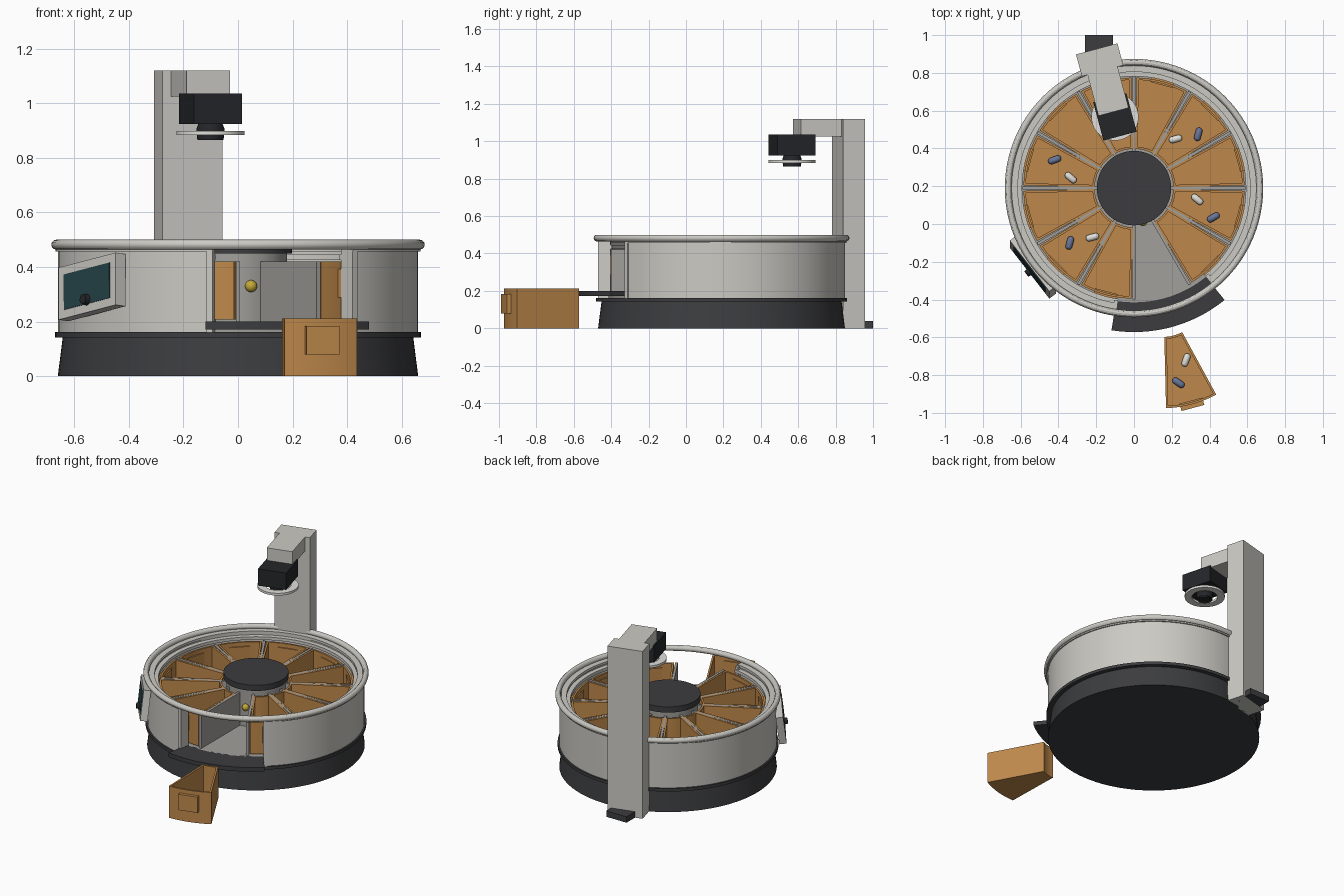
import bpy, bmesh
from math import sin, cos, pi, radians
from mathutils import Matrix, Vector

if "Cube" in bpy.data.objects:
    bpy.data.objects.remove(bpy.data.objects["Cube"])

CY = 0.19                      # drum axis is at (0, CY)
OPEN = -75                     # polar direction of the open bay; mast is opposite


def mat(name, r, g, b):
    m = bpy.data.materials.new(name)
    m.diffuse_color = (r, g, b, 1)
    m.use_nodes = True
    m.node_tree.nodes["Principled BSDF"].inputs["Base Color"].default_value = m.diffuse_color
    return m


SHELL = mat("shell", .60, .59, .55)
DARK = mat("dark", .045, .046, .05)
BLACK = mat("black", .018, .019, .022)
AMBER = mat("amber", .52, .25, .07)
GREY = mat("grey", .36, .35, .33)
TEAL = mat("teal", .018, .055, .065)
YELLOW = mat("yellow", .55, .40, .04)
WHITE = mat("white", .75, .74, .70)
BLUE = mat("blue", .14, .18, .32)


def finish(name, bm, m, matrix=None, smooth=True):
    bmesh.ops.recalc_face_normals(bm, faces=bm.faces)
    me = bpy.data.meshes.new(name)
    bm.to_mesh(me)
    bm.free()
    ob = bpy.data.objects.new(name, me)
    bpy.context.collection.objects.link(ob)
    me.materials.append(m)
    if matrix is not None:
        ob.matrix_world = matrix
    if smooth:
        bpy.ops.object.select_all(action='DESELECT')
        ob.select_set(True)
        bpy.context.view_layer.objects.active = ob
        bpy.ops.object.shade_smooth_by_angle(angle=radians(30))
    return ob


def lathe(name, profile, m, a0=0, a1=360, segs=96, at=(0, CY, 0)):
    """Revolve a closed (radius, z) profile, fully or as a capped arc."""
    bm = bmesh.new()
    full = a1 - a0 >= 360
    rings = []
    for i in range(segs if full else segs + 1):
        a = radians(a0 + (a1 - a0) * i / segs)
        rings.append([bm.verts.new((r * cos(a), r * sin(a), z)) for r, z in profile])
    n = len(profile)
    for i in range(segs):
        p, q = rings[i], rings[(i + 1) % len(rings)]
        for k in range(n):
            bm.faces.new((p[k], q[k], q[(k + 1) % n], p[(k + 1) % n]))
    if not full:
        bm.faces.new(rings[0])
        bm.faces.new(rings[-1])
    bmesh.ops.remove_doubles(bm, verts=bm.verts, dist=1e-5)
    return finish(name, bm, m, Matrix.Translation(at))


def rect(r0, r1, z0, z1):
    return [(r0, z0), (r1, z0), (r1, z1), (r0, z1)]


def box(name, size, matrix, m):
    bm = bmesh.new()
    bmesh.ops.create_cube(bm, size=1)
    bmesh.ops.scale(bm, vec=size, verts=bm.verts)
    return finish(name, bm, m, matrix, False)


def polar(angle, r=0, z=0):
    """Frame on the drum axis: local x points outward along the angle."""
    return (Matrix.Translation((0, CY, 0)) @ Matrix.Rotation(radians(angle), 4, 'Z')
            @ Matrix.Translation((r, 0, z)))


# base, floor and shell
lathe("base", [(0, 0), (.66, 0), (.642, .142), (.67, .142), (.67, .162), (0, .162)], DARK)
lathe("rotor_floor", rect(0, .605, .162, .2), GREY)
W0, W1 = OPEN + 24, OPEN - 23 + 360
lathe("shell_wall", rect(.622, .66, .162, .47), SHELL, W0, W1)
lathe("inner_ledge", rect(.592, .63, .425, .445), SHELL, W0, W1)
lathe("wall_lip", rect(.615, .668, .456, .472), SHELL, W0, W1)
lathe("left_jamb", rect(.6, .667, .162, .465), SHELL, W1 - 2, W1, 3)
lathe("right_jamb", rect(.6, .667, .162, .465), SHELL, W0, W0 + 2, 3)
lathe("rim_ring", [(.666 + .018 * cos(k * pi / 6), .482 + .018 * sin(k * pi / 6))
                   for k in range(12)], SHELL)
lathe("bay_shelf", rect(.595, .762, .172, .2), DARK, OPEN - 24, OPEN + 24, 24)

# hub
lathe("hub", rect(0, .18, .19, .455), GREY, segs=64)
lathe("hub_cap", rect(0, .197, .45, .488), DARK, segs=64)
bm = bmesh.new()
bmesh.ops.create_uvsphere(bm, u_segments=20, v_segments=12, radius=.022)
finish("hub_latch", bm, YELLOW, polar(OPEN, .185, .33))


# trays
def tray(name, matrix, r0=.208, r1=.585, h=.212, t=.012, half=radians(13.6), n=10):
    def loop(ra, rb, inset, z):
        pts = []
        for r, s in ((ra, -1), (rb, 1)):
            lim = half - inset / r
            for i in range(n + 1):
                a = s * lim * (2 * i / n - 1)
                pts.append(bm.verts.new((r * cos(a), r * sin(a), z)))
        return pts
    bm = bmesh.new()
    loops = [loop(r0, r1, 0, 0), loop(r0, r1, 0, h),
             loop(r0 + t, r1 - t, t, h), loop(r0 + t, r1 - t, t, t)]
    c = len(loops[0])
    for p, q in zip(loops, loops[1:]):
        for k in range(c):
            bm.faces.new((p[k], p[(k + 1) % c], q[(k + 1) % c], q[k]))
    bm.faces.new(loops[0])
    bm.faces.new(loops[3])
    finish(name, bm, AMBER, matrix)
    box(name + "_handle", (.04, .125, .105), matrix @ Matrix.Translation((.585, 0, .132)), AMBER)


for i in range(12):
    a = OPEN + 30 * i
    if i:
        tray(f"tray_{i}", polar(a, 0, .208))
    box(f"divider_{i}", (.41, .016, .222), polar(a + 15, .385, .309), GREY)
tray("pulled_tray", polar(OPEN, .6, 0))


# pills
def pill(name, x, y, z, turn, m, r=.018, half=.018):
    bm = bmesh.new()
    bmesh.ops.create_uvsphere(bm, u_segments=16, v_segments=12, radius=r)
    for v in bm.verts:
        if abs(v.co.z) > 1e-5:
            v.co.z += half if v.co.z > 0 else -half
    finish(name, bm, m, Matrix.Translation((x, y, z)) @ Matrix.Rotation(radians(turn), 4, 'Z')
           @ Matrix.Rotation(pi / 2, 4, 'Y'))


whites = [(.22, .45, 15), (.335, .13, -40), (-.335, .245, -40), (-.22, -.07, 15), (.275, -.72, 70)]
blues = [(.34, .475, 75), (.42, .035, 30), (-.42, .34, 20), (-.34, -.1, 75), (.235, -.84, -35)]
for kind, items, m in (("white", whites, WHITE), ("blue", blues, BLUE)):
    for i, (x, y, turn) in enumerate(items):
        pill(f"{kind}_pill_{i}", x, y, .03 if y < -.5 else .238, turn, m)

# mast, arm and camera head
BACK = OPEN + 180
box("mast", (.12, .227, 1.12), polar(BACK, .703, .56), SHELL)
box("arm", (.25, .165, .095), polar(BACK, .543, 1.0725), SHELL)
box("mast_foot", (.15, .12, .04), Matrix.Translation((-.185, .94, .02)), DARK)
box("camera_body", (.21, .182, .112), polar(BACK, .39, .98), BLACK)
head = polar(BACK, .39).translation
lathe("lens", [(0, .866), (.034, .866), (.034, .874), (.048, .866), (.052, .905), (.042, .93), (0, .93)],
      BLACK, segs=40, at=head)
lathe("ring_light", rect(.08, .125, .884, .899), WHITE, segs=56, at=head)

# control panel, leaning back on the shell
L = Vector((.21, -.27, .055)).normalized()
V = Vector((0, .2, 1)).normalized()
N = L.cross(V).normalized()
V = N.cross(L)
panel = Matrix((L, V, N)).transposed().to_4x4()
panel.translation = (-.535, -.228, .327)
box("panel_body", (.345, .195, .045), panel, SHELL)
box("panel_screen", (.275, .132, .006), panel @ Matrix.Translation((0, 0, .022)), TEAL)
bm = bmesh.new()
bmesh.ops.create_cone(bm, cap_ends=True, segments=24, radius1=.022, radius2=.018, depth=.026)
finish("panel_knob", bm, BLACK, panel @ Matrix.Translation((0, -.05, .03)))
